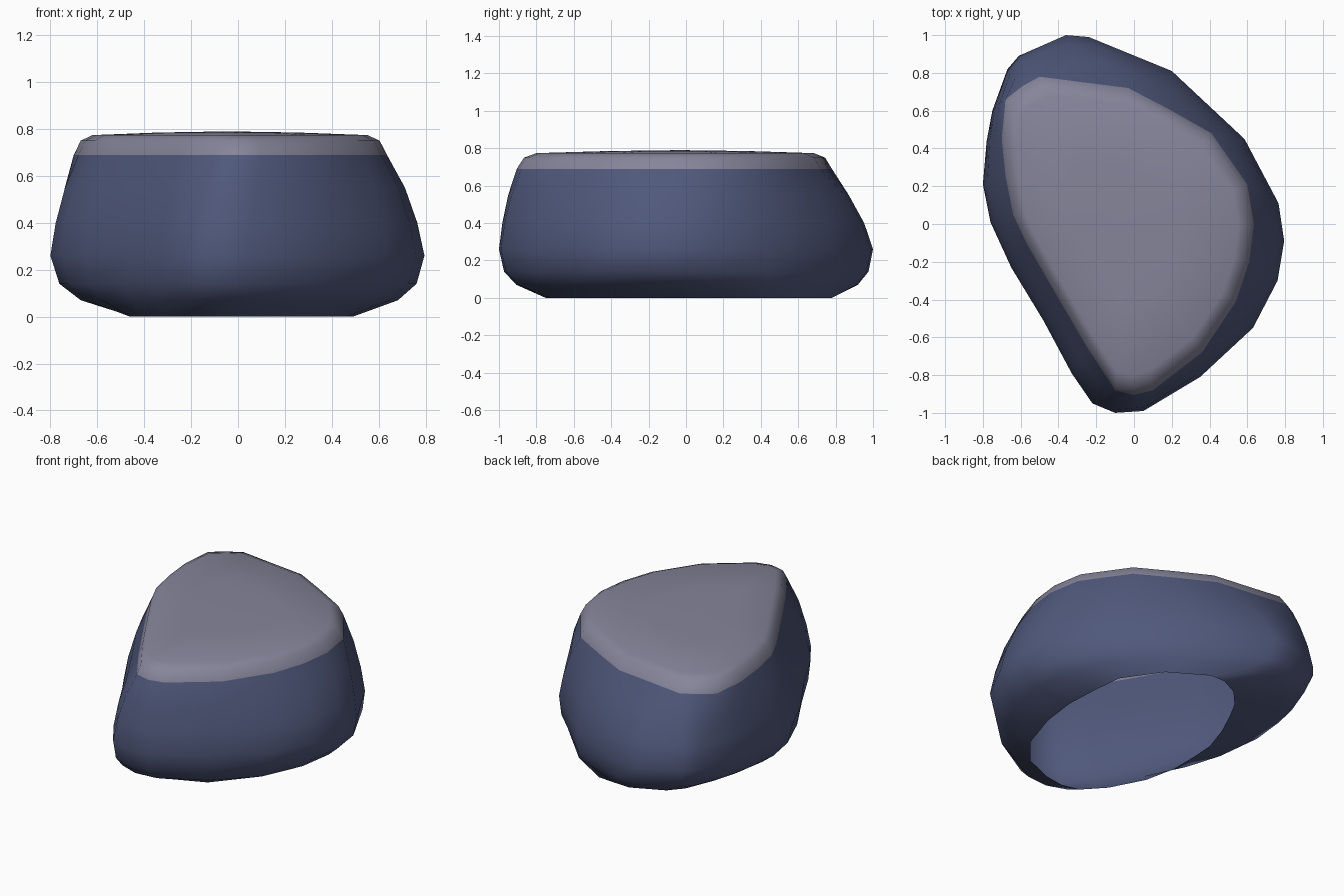
import bpy, bmesh
from mathutils import Vector

if "Cube" in bpy.data.objects:
    bpy.data.objects.remove(bpy.data.objects["Cube"])


def material(name, rgb):
    m = bpy.data.materials.new(name)
    m.diffuse_color = (*rgb, 1.0)
    m.use_nodes = True
    m.node_tree.nodes["Principled BSDF"].inputs["Base Color"].default_value = m.diffuse_color
    return m


# Outline rows, counter-clockwise: widest ring xy, cap edge xy, base xy
OUTLINE = [
    (.795, -.09, .635, .0, .49, .0), (.765, .11, .60, .21, .48, .2),
    (.585, .45, .41, .48, .46, .41), (.20, .81, .18, .61, .30, .64),
    (-.24, .99, -.03, .72, .07, .78), (-.36, 1.0, -.27, .75, -.03, .78),
    (-.61, .89, -.50, .78, -.15, .72), (-.67, .82, -.59, .73, -.25, .61),
    (-.75, .60, -.68, .66, -.32, .48), (-.78, .44, -.70, .45, -.39, .33),
    (-.80, .21, -.68, .25, -.45, .15), (-.76, .01, -.64, .05, -.46, .0),
    (-.65, -.23, -.57, -.10, -.46, -.2), (-.48, -.51, -.42, -.36, -.42, -.39),
    (-.33, -.79, -.25, -.65, -.31, -.6), (-.22, -.95, -.10, -.88, -.20, -.72),
    (-.10, -1.0, .0, -.905, -.08, -.75), (.05, -.99, .10, -.88, .05, -.73),
    (.35, -.81, .36, -.68, .24, -.65), (.63, -.55, .54, -.41, .38, -.48),
    (.76, -.30, .61, -.2, .46, -.23),
]
wide = [Vector(r[0:2]) for r in OUTLINE]
cap = [Vector(r[2:4]) for r in OUTLINE]
base = [Vector(r[4:6]) for r in OUTLINE]
centre = Vector((-.05, -.03))


def blend(a, b, t):
    return [p.lerp(q, t) for p, q in zip(a, b)]


def inset(s):
    return [centre + (p - centre) * s for p in cap]


# Horizontal rings from open base to top
rings = [
    (0, base), (.07, blend(base, wide, .63)), (.14, blend(base, wide, .89)),
    (.26, wide), (.40, blend(wide, cap, .19)), (.55, blend(wide, cap, .52)),
    (.69, cap), (.75, inset(.955)), (.774, inset(.88)), (.785, inset(.45)),
]
bm = bmesh.new()
loops = [[bm.verts.new((p.x, p.y, z)) for p in pts] for z, pts in rings]
n = len(OUTLINE)
for k in range(len(loops) - 1):
    lo, hi = loops[k], loops[k + 1]
    for i in range(n):
        j = (i + 1) % n
        f = bm.faces.new((lo[i], lo[j], hi[j], hi[i]))
        f.smooth = True
        f.material_index = 1 if rings[k][0] >= .69 else 0
# Crown of the cap; the underside stays open
peak = bm.verts.new((centre.x, centre.y, .79))
for i in range(n):
    f = bm.faces.new((loops[-1][i], loops[-1][(i + 1) % n], peak))
    f.smooth = True
    f.material_index = 1
bm.normal_update()

mesh = bpy.data.meshes.new("rock")
bm.to_mesh(mesh)
bm.free()
mesh.materials.append(material("slate_blue_stone", (.080, .099, .200)))
mesh.materials.append(material("pale_grey_top", (.240, .235, .325)))
rock = bpy.data.objects.new("rock", mesh)
bpy.context.collection.objects.link(rock)
